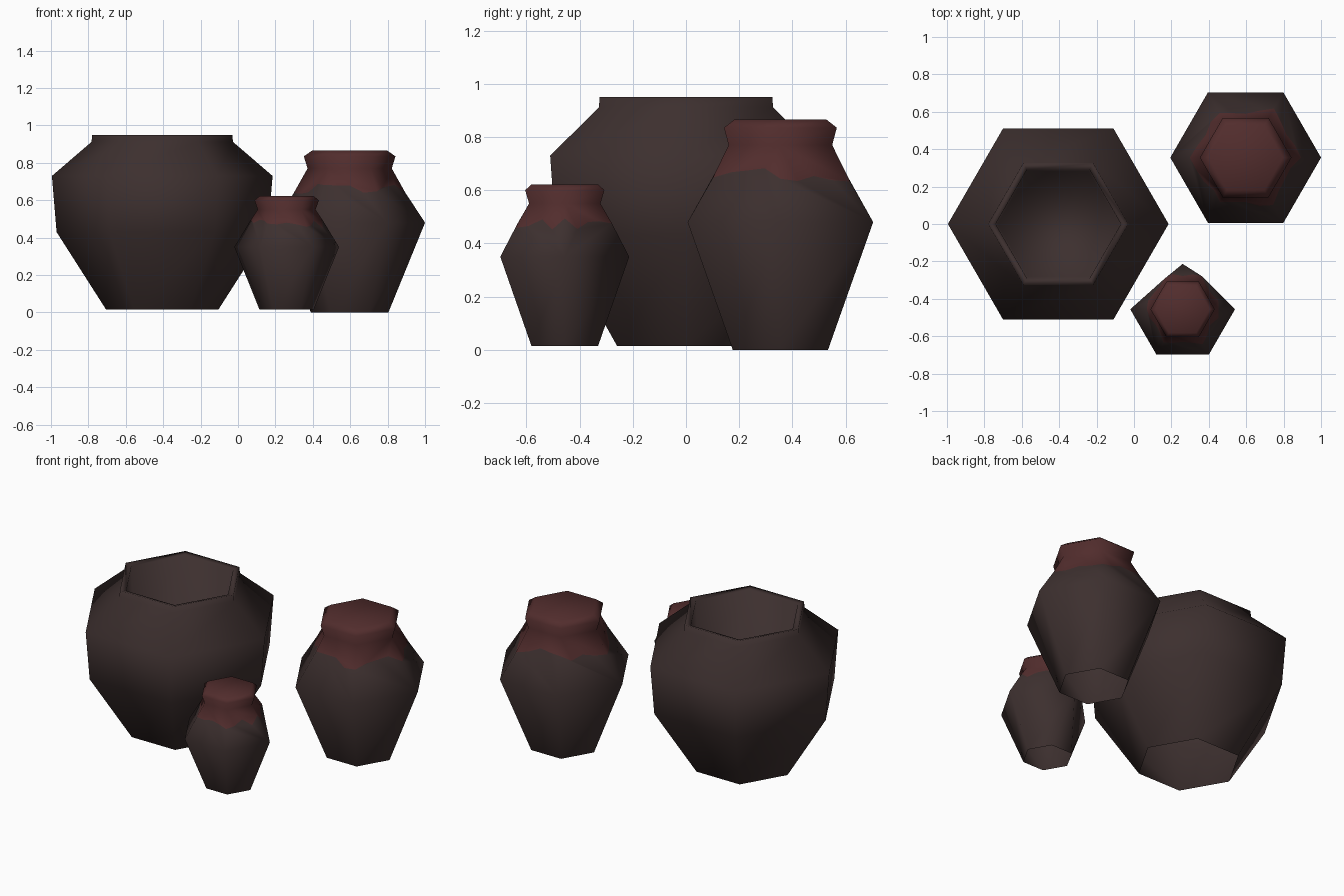
import bpy, bmesh, math, random

if "Cube" in bpy.data.objects:
    bpy.data.objects.remove(bpy.data.objects["Cube"])

random.seed(4)


def material(name, rgb):
    m = bpy.data.materials.new(name)
    m.diffuse_color = (*rgb, 1.0)
    m.use_nodes = True
    m.node_tree.nodes["Principled BSDF"].inputs["Base Color"].default_value = m.diffuse_color
    return m


CLAY = material("dark brown clay", (0.046, 0.029, 0.028))
CLOTH = material("dull red cloth", (0.084, 0.026, 0.026))


def hex_point(t, r):
    """Point at side-parameter t (0..6) on a hexagon with corners on the x axis."""
    i, f = int(t) % 6, t - int(t)
    a, b = math.radians(60 * i), math.radians(60 * (i + 1))
    return (r * (math.cos(a) * (1 - f) + math.cos(b) * f),
            r * (math.sin(a) * (1 - f) + math.sin(b) * f))


def make_pot(name, centre, profile, cloth_from=None, wave=None, pinch=None):
    """Hexagonal pot, open underneath, from (radius, z) rings. Ring cloth_from is
    a wavy colour border of height range wave; ring pinch has its two back
    corners joined."""
    bm = bmesh.new()
    rings = []
    for n, (r, z) in enumerate(profile):
        k = 4 if n == cloth_from else 1          # points per side
        ring = []
        for j in range(6 * k):
            rr, zz = r, z
            if k > 1:
                # jitter the border along the wall slope
                zz = z + random.uniform(-wave, wave)
                r1, z1 = profile[n - 1] if zz < z else profile[n + 1]
                rr = r + (r1 - r) * (zz - z) / (z1 - z)
            x, y = hex_point(j / k, rr)
            if n == pinch and j in (1, 2):
                x = 0.0
            ring.append(bm.verts.new((x + centre[0], y + centre[1], zz)))
        rings.append((ring, k))

    def side(ring, k, s):
        return [ring[(s * k + j) % len(ring)] for j in range(k + 1)]

    # walls
    for n in range(len(rings) - 1):
        for s in range(6):
            f = bm.faces.new(side(*rings[n], s) + side(*rings[n + 1], s)[::-1])
            f.material_index = int(cloth_from is not None and n >= cloth_from)
    # lid or inner floor
    bm.faces.new(rings[-1][0]).material_index = int(cloth_from is not None)
    bmesh.ops.remove_doubles(bm, verts=bm.verts, dist=1e-4)

    me = bpy.data.meshes.new(name)
    bm.to_mesh(me)
    bm.free()
    me.materials.append(CLAY)
    me.materials.append(CLOTH)
    ob = bpy.data.objects.new(name, me)
    bpy.context.collection.objects.link(ob)
    me.shade_smooth()
    return ob


# wide open pot, profile runs up the outside, over the rim and down the inside
make_pot("large_open_pot", (-0.405, 0.0),
         [(0.30, 0.015), (0.565, 0.43), (0.59, 0.73), (0.378, 0.912),
          (0.375, 0.95), (0.335, 0.94), (0.325, 0.58)])

# tall jar with tied cloth cover
make_pot("tall_covered_jar", (0.597, 0.355),
         [(0.207, 0.0), (0.403, 0.48), (0.285, 0.66), (0.225, 0.77),
          (0.245, 0.835), (0.20, 0.866)], cloth_from=2, wave=0.032)

# small jar with tied cloth cover, pinched at the back
make_pot("small_covered_jar", (0.26, -0.456),
         [(0.145, 0.015), (0.28, 0.35), (0.205, 0.475), (0.155, 0.55),
          (0.172, 0.60), (0.145, 0.622)], cloth_from=2, wave=0.025, pinch=1)
